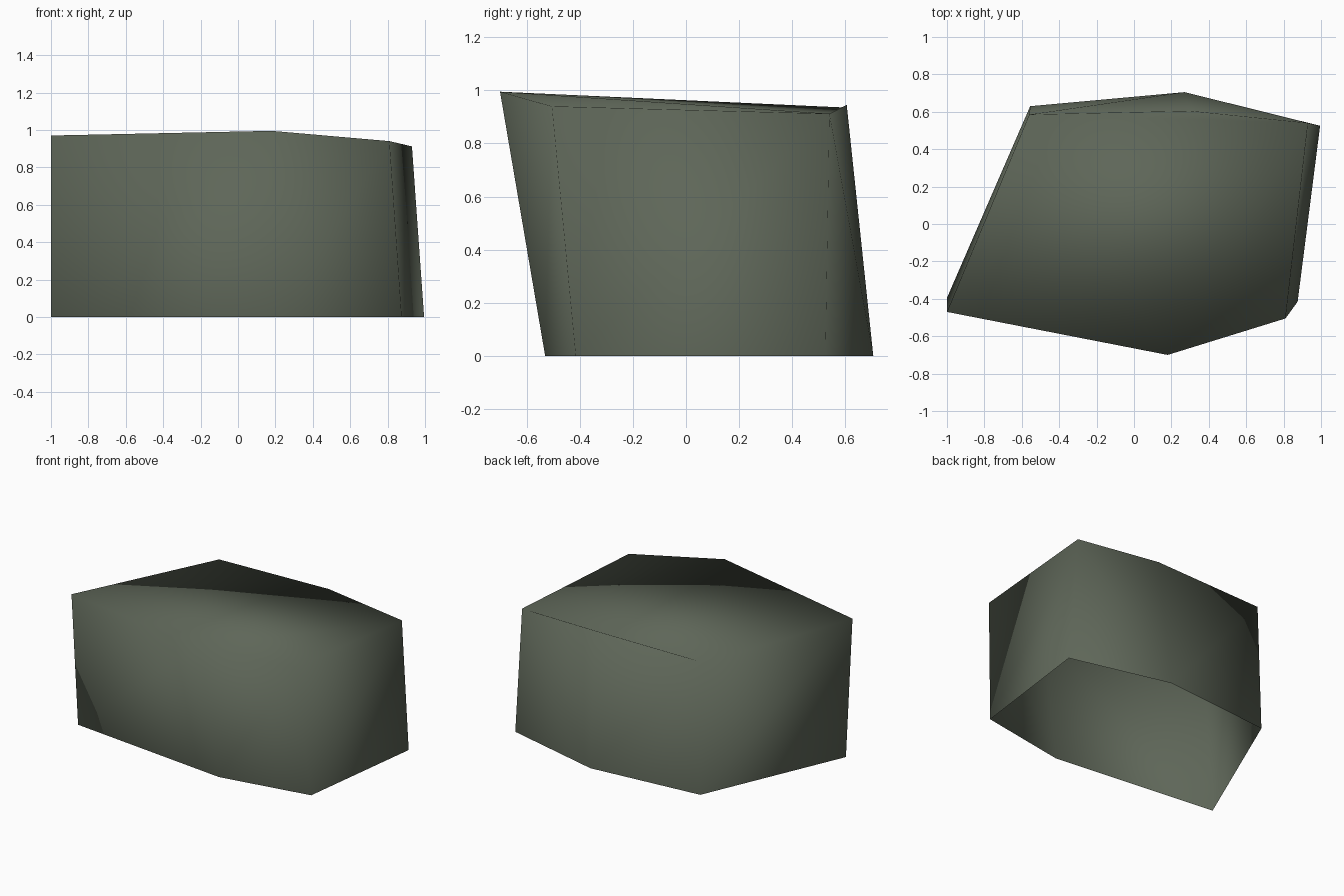
import bpy
import bmesh

cube = bpy.data.objects.get("Cube")
if cube:
    bpy.data.objects.remove(cube, do_unlink=True)

# Colour
stone = bpy.data.materials.new("mossy_grey_stone")
stone.use_nodes = True
colour = (0.112, 0.133, 0.098, 1.0)
stone.diffuse_color = colour
bsdf = next(n for n in stone.node_tree.nodes if n.type == 'BSDF_PRINCIPLED')
bsdf.inputs["Base Color"].default_value = colour
bsdf.inputs["Roughness"].default_value = 0.9

# Matching six-sided outlines of the block, anticlockwise from the front corner
top_outline = [(-1.0, -0.47, 0.97), (0.18, -0.70, 0.995), (0.81, -0.505, 0.94),
               (0.93, 0.54, 0.912), (0.30, 0.605, 0.945), (-0.56, 0.585, 0.936)]
base_outline = [(-1.0, -0.395), (0.22, -0.53), (0.875, -0.415),
                (0.995, 0.525), (0.27, 0.705), (-0.555, 0.63)]

bm = bmesh.new()
top = [bm.verts.new(p) for p in top_outline]
base = [bm.verts.new((x, y, 0)) for x, y in base_outline]

# Side walls; the base stays open where the block meets the ground
count = len(top)
back_peak = 4
for i in range(count):
    j = (i + 1) % count
    if i == back_peak:
        bm.faces.new((base[i], base[j], top[j]))
        bm.faces.new((base[i], top[j], top[i]))
    elif j == back_peak:
        bm.faces.new((base[i], base[j], top[i]))
        bm.faces.new((base[j], top[j], top[i]))
    else:
        bm.faces.new((base[i], base[j], top[j], top[i]))

# Gently sloping top
bm.faces.new(top)
for face in bm.faces:
    face.smooth = True

mesh = bpy.data.meshes.new("rock_block")
bm.to_mesh(mesh)
bm.free()
mesh.materials.append(stone)
rock = bpy.data.objects.new("rock_block", mesh)
bpy.context.collection.objects.link(rock)
